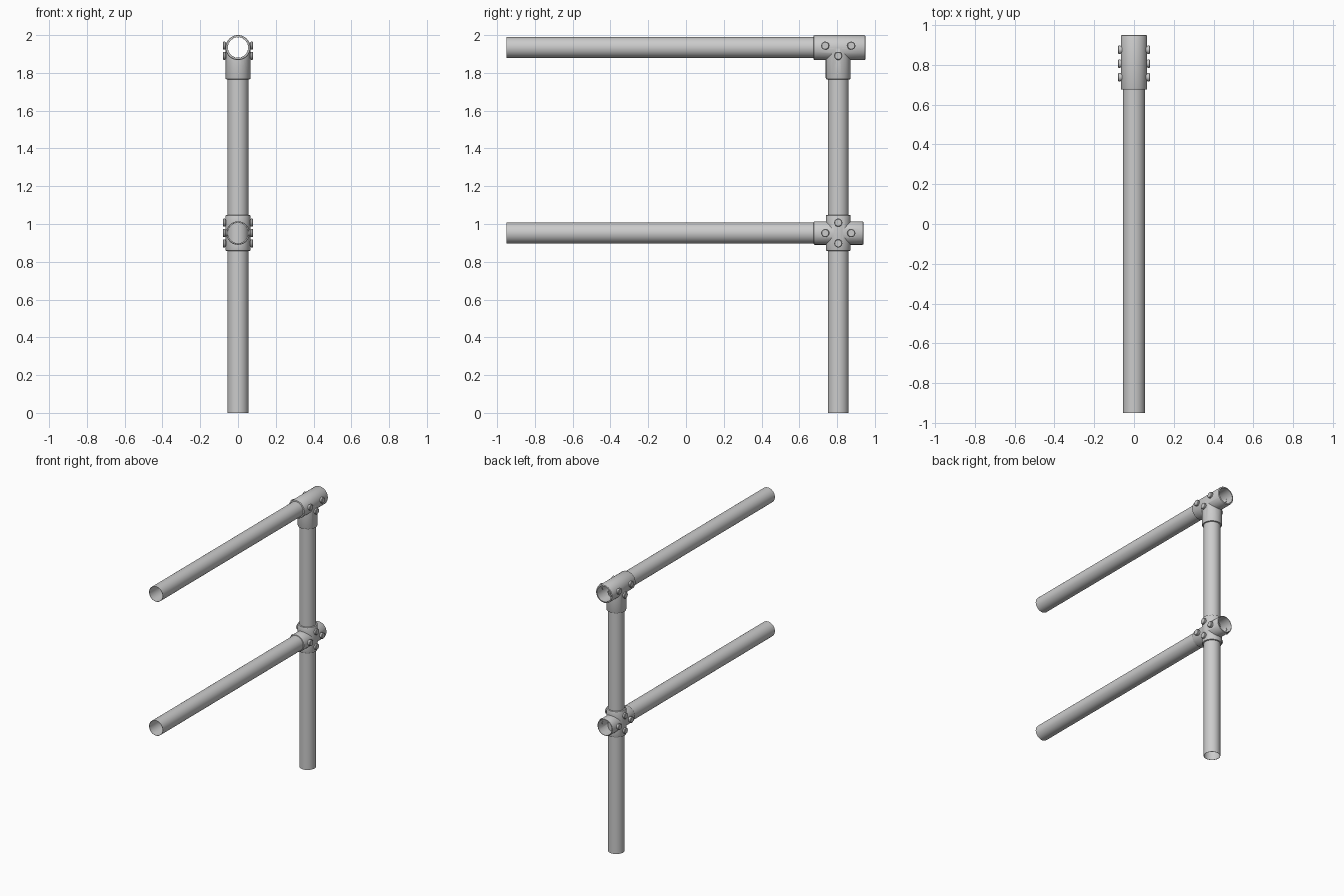
import bpy, bmesh, math
from mathutils import Matrix, Vector

if "Cube" in bpy.data.objects:
    bpy.data.objects.remove(bpy.data.objects["Cube"])

SIDES = 48
PIPE_R, BORE_R = 0.0555, 0.0558
POST_Y, TOP_Z, MID_Z = 0.806, 1.934, 0.952
AXES = {'X': Vector((1, 0, 0)), 'Y': Vector((0, 1, 0)), 'Z': Vector((0, 0, 1))}


def lathe(name, profile, axis, origin, closed=False):
    """Spin (radius, distance) points about an axis through origin."""
    rot = AXES['Z'].rotation_difference(AXES[axis]).to_matrix().to_4x4()
    bm = bmesh.new()
    rings = [[bm.verts.new((r * math.cos(2 * math.pi * i / SIDES),
                            r * math.sin(2 * math.pi * i / SIDES), h))
              for i in range(SIDES)] for r, h in profile]
    pairs = list(zip(rings, rings[1:]))
    if closed:
        pairs.append((rings[-1], rings[0]))
    else:
        bm.faces.new(rings[0])
        bm.faces.new(rings[-1])
    for a, b in pairs:
        for i in range(SIDES):
            j = (i + 1) % SIDES
            bm.faces.new((a[i], a[j], b[j], b[i]))
    bmesh.ops.recalc_face_normals(bm, faces=bm.faces)
    bm.transform(Matrix.Translation(origin) @ rot)
    mesh = bpy.data.meshes.new(name)
    bm.to_mesh(mesh)
    bm.free()
    ob = bpy.data.objects.new(name, mesh)
    bpy.context.collection.objects.link(ob)
    return ob


def smooth(ob):
    bpy.ops.object.select_all(action='DESELECT')
    ob.select_set(True)
    bpy.context.view_layer.objects.active = ob
    bpy.ops.object.shade_smooth_by_angle(angle=math.radians(35))


def pipe(name, axis, origin, start, end):
    inner = PIPE_R - 0.002
    smooth(lathe(name, [(PIPE_R, start), (PIPE_R, end), (inner, end), (inner, start)],
                 axis, origin, closed=True))


def sleeve(name, axis, origin, radius, start, end):
    b = 0.006
    return lathe(name, [(radius - b, start), (radius - b * 0.3, start + b * 0.3),
                        (radius, start + b), (radius, end - b),
                        (radius - b * 0.3, end - b * 0.3), (radius - b, end)], axis, origin)


def combine(ob, other, operation):
    mod = ob.modifiers.new(operation.lower(), 'BOOLEAN')
    mod.operation, mod.solver, mod.object = operation, 'EXACT', other
    bpy.context.view_layer.objects.active = ob
    bpy.ops.object.modifier_apply(modifier=mod.name)
    bpy.data.objects.remove(other)


def fitting(name, z, r_h, y_range, r_v, z_range, v_bore):
    """Cast socket: crossing sleeves joined, then bored out."""
    level, upright = (0, 0, z), (0, POST_Y, 0)
    body = sleeve(name, 'Y', level, r_h, *y_range)
    combine(body, sleeve('upright_sleeve', 'Z', upright, r_v, *z_range), 'UNION')
    for axis, origin, span in (('Y', level, (0.5, 1.2)), ('Z', upright, v_bore)):
        combine(body, lathe('bore', [(BORE_R, span[0]), (BORE_R, span[1])], axis, origin),
                'DIFFERENCE')
    smooth(body)


# Pipes
pipe('upright_post', 'Z', (0, POST_Y, 0), 0, 1.872)
pipe('top_rail', 'Y', (0, 0, TOP_Z), -0.95, 0.80)
pipe('middle_rail', 'Y', (0, 0, MID_Z), -0.95, 0.76)

# Tee on top and cross in the middle
fitting('tee_fitting', TOP_Z, 0.066, (0.675, 0.95), 0.0662, (1.766, TOP_Z), (1.6, 1.9))
fitting('cross_fitting', MID_Z, 0.062, (0.675, 0.94), 0.066, (0.857, 1.048), (0.7, 1.2))

# Set screws on both sides: collar with a smaller rounded head
spots = [(POST_Y - 0.069, 1.944), (POST_Y + 0.069, 1.944), (POST_Y, 1.89),
         (POST_Y - 0.069, MID_Z), (POST_Y + 0.069, MID_Z),
         (POST_Y, MID_Z + 0.055), (POST_Y, MID_Z - 0.055)]
for n, (y, z) in enumerate(spots):
    for side, tag in ((1, 'right'), (-1, 'left')):
        profile = [(0.018, 0.052), (0.018, 0.067), (0.0215, 0.068),
                   (0.0215, 0.077), (0.018, 0.08)]
        smooth(lathe(f'set_screw_{tag}_{n + 1}', [(r, h * side) for r, h in profile],
                     'X', (0, y, z)))
